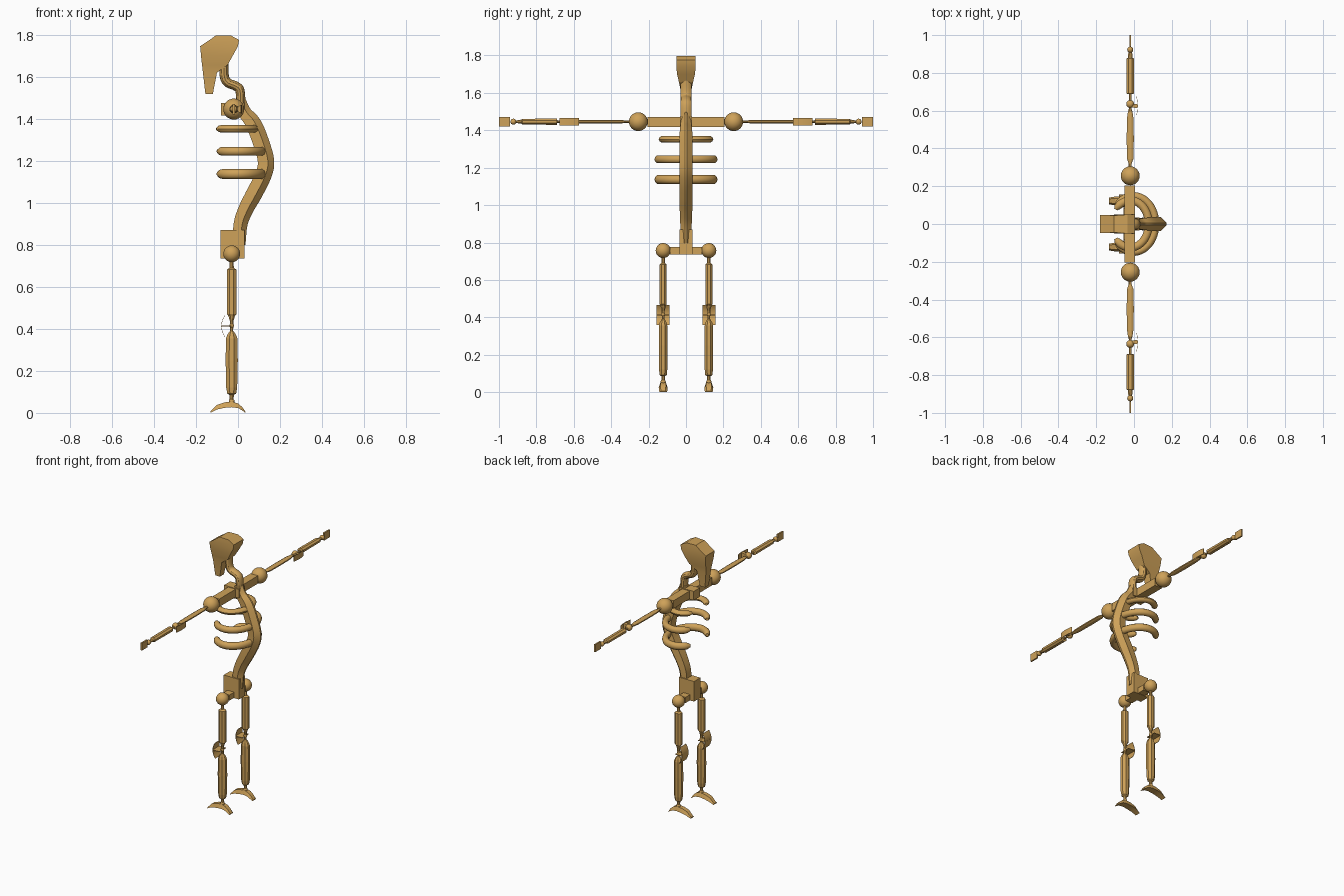
import bpy, bmesh, math
from mathutils import Vector

if "Cube" in bpy.data.objects:
    bpy.data.objects.remove(bpy.data.objects["Cube"])

bone = bpy.data.materials.new("tan_bone")
bone.diffuse_color = (0.62, 0.36, 0.10, 1)
bone.use_nodes = True
bone.node_tree.nodes["Principled BSDF"].inputs["Base Color"].default_value = bone.diffuse_color


def finish(name, bm, smooth=None):
    bmesh.ops.recalc_face_normals(bm, faces=bm.faces)
    me = bpy.data.meshes.new(name)
    bm.to_mesh(me)
    bm.free()
    me.materials.append(bone)
    ob = bpy.data.objects.new(name, me)
    bpy.context.collection.objects.link(ob)
    if smooth:
        bpy.context.view_layer.objects.active = ob
        ob.select_set(True)
        bpy.ops.object.shade_smooth_by_angle(angle=math.radians(smooth))
        ob.select_set(False)
    return ob


def loft(name, rings, smooth=None):
    bm = bmesh.new()
    vs = [[bm.verts.new(p) for p in r] for r in rings]
    for a, b in zip(vs, vs[1:]):
        for i in range(len(a)):
            j = (i + 1) % len(a)
            bm.faces.new((a[i], a[j], b[j], b[i]))
    bm.faces.new(vs[0])
    bm.faces.new(vs[-1])
    return finish(name, bm, smooth)


def box(name, x0, x1, y0, y1, z0, z1):
    return loft(name, [[(x0, y0, z), (x1, y0, z), (x1, y1, z), (x0, y1, z)] for z in (z0, z1)])


def ball(name, loc, r):
    bm = bmesh.new()
    bmesh.ops.create_uvsphere(bm, u_segments=24, v_segments=14, radius=r)
    bmesh.ops.translate(bm, verts=bm.verts, vec=loc)
    return finish(name, bm, 40)


def limb(name, axis, cx, c2, stations, n=8):
    """Octagonal limb along y or z; stations are (position, half x, half other)."""
    k = math.cos(math.pi / n)
    rings = []
    for t, a, b in stations:
        ring = []
        for i in range(n):
            w = 2 * math.pi * (i + .5) / n
            x, o = cx + a * math.cos(w) / k, c2 + b * math.sin(w) / k
            ring.append((x, t, o) if axis == 'y' else (x, o, t))
        rings.append(ring)
    return loft(name, rings)


def smooth_path(pts, steps=5):
    p = [Vector(q) for q in pts]
    p = [2 * p[0] - p[1]] + p + [2 * p[-1] - p[-2]]
    out = []
    for i in range(1, len(p) - 2):
        a, b, c, d = p[i - 1:i + 3]
        for s in range(steps):
            t = s / steps
            out.append(.5 * (2 * b + (c - a) * t + (2 * a - 5 * b + 4 * c - d) * t * t
                             + (3 * b - a - 3 * c + d) * t ** 3))
    return out + [p[-2]]


def sweep(name, path, section, binormal, scales=None, smooth=30):
    bi = Vector(binormal)
    rings = []
    for i, p in enumerate(path):
        tan = path[min(i + 1, len(path) - 1)] - path[max(i - 1, 0)]
        n = tan.cross(bi).normalized()
        s = scales[i] if scales else 1
        rings.append([p + n * u * s + bi * v * s for u, v in section])
    return loft(name, rings, smooth)


def oval(a, b, n=12):
    return [(a * math.cos(2 * math.pi * i / n), b * math.sin(2 * math.pi * i / n)) for i in range(n)]


# skull: stacked rows of (front x, back x, z, half width)
rows = [(-.155, -.12, 1.517, .022), (-.167, -.10, 1.62, .03), (-.171, -.05, 1.655, .037),
        (-.176, -.025, 1.70, .048), (-.18, 0, 1.745, .052), (-.135, .005, 1.775, .052),
        (-.105, -.035, 1.797, .05)]
loft("skull", [[(f, -w * .9, z), (b, -w, z), (b, w, z), (f, w * .9, z)] for f, b, z, w in rows], 25)

# neck and spine
neck = [(-.065, 0, 1.70), (-.066, 0, 1.61), (-.05, 0, 1.573), (-.01, 0, 1.555),
        (.01, 0, 1.53), (.014, 0, 1.44)]
sweep("neck", smooth_path(neck), oval(.022, .03), (0, 1, 0))
spine = [(.008, 0, 1.49), (.03, 0, 1.43), (.068, 0, 1.38), (.102, 0, 1.30), (.13, 0, 1.2),
         (.117, 0, 1.13), (.072, 0, 1.04), (.035, 0, .97), (.01, 0, .9), (.003, 0, .8)]
ridge = [(.042, -.006), (.042, .006), (.012, .036), (-.036, .03), (-.036, -.03), (.012, -.036)]
sc = [min(1, .65 + .03 * i) for i in range(46)]
sc = [s * (1 if i < 30 else 1 - .015 * (i - 30)) for i, s in enumerate(sc)]
sweep("spine", smooth_path(spine), ridge, (0, 1, 0), sc, 25)

# ribs, open at the front
for name, z, cx, rx, ry, h in (("upper_rib", 1.352, -.02, .098, .125, .018),
                               ("middle_rib", 1.245, -.003, .116, .148, .022),
                               ("lower_rib", 1.137, -.003, .116, .148, .024)):
    path = []
    for i in range(37):
        w = math.radians(-142 + 284 * i / 36)
        path.append(Vector((cx + rx * math.cos(w), ry * math.sin(w), z)))
    ends = [.45 if i in (0, 36) else .85 if i in (1, 35) else 1 for i in range(37)]
    sweep(name, path, oval(.021, h, 10), (0, 0, 1), ends, 40)

# chest block, shoulder bar, pelvis
box("chest_block", -.08, .03, -.033, .033, 1.415, 1.475)
box("shoulder_bar", -.05, .005, -.205, .205, 1.417, 1.47)
box("pelvis", -.083, .03, -.034, .034, .735, .87)
box("hip_bar", -.055, -.005, -.085, .085, .737, .775)


def pad(name, point, axis_half, side_half, stem_from, stem_to, bulge, on_arm):
    """Thin curved guard on a flat stem, used on knees and elbows."""
    rings = []
    for i in range(9):
        t = -1 + i / 4
        x = stem_to - bulge * t * t
        q = [(x, -side_half), (x + .002, -side_half), (x + .002, side_half), (x, side_half)]
        a = point[0] + axis_half * t
        rings.append([(u, a, point[1] + v) if on_arm else (u, point[1] + v, a) for u, v in q])
    loft(name, rings, 30)
    a, b = point
    if on_arm:
        limb_pts = [[(stem_from, a - .006, b - .01), (stem_from, a + .006, b - .01),
                     (stem_from, a + .006, b + .01), (stem_from, a - .006, b + .01)],
                    [(stem_to, a - .012, b - .018), (stem_to, a + .012, b - .018),
                     (stem_to, a + .012, b + .018), (stem_to, a - .012, b + .018)]]
        loft(name + "_stem", limb_pts)
    else:
        lo, hi = sorted((stem_from, stem_to))
        box(name + "_stem", lo, hi, b - side_half, b + side_half, a - .002, a + .002)


for s, side in ((1, "left"), (-1, "right")):
    # arms
    X, Z = -.02, 1.446
    ball(side + "_shoulder", (X, s * .255, Z), .05)
    limb(side + "_upper_arm", 'y', X, Z,
         [(s * .28, .008, .006), (s * .32, .008, .006), (s * .345, .017, .009), (s * .45, .019, .009),
          (s * .56, .017, .009), (s * .595, .012, .008), (s * .61, .007, .006), (s * .63, .006, .006)])
    ball(side + "_elbow", (X, s * .635, Z), .021)
    pad(side + "_elbow_guard", (s * .625, Z), .052, .02, X, .018, .006, True)
    limb(side + "_forearm", 'y', X, Z,
         [(s * .64, .007, .006), (s * .688, .007, .006), (s * .69, .02, .017), (s * .875, .02, .015),
          (s * .88, .013, .011), (s * .90, .012, .008), (s * .915, .005, .005)])
    ball(side + "_wrist", (X, s * .923, Z), .016)
    box(side + "_hand", X - .005, X + .005, s * .94, s * 1.0, Z - .025, Z + .025)
    # legs
    X, Y = -.03, s * .122
    ball(side + "_hip", (X, Y, .757), .04)
    limb(side + "_thigh", 'z', X, Y,
         [(.73, .009, .009), (.69, .01, .01), (.682, .023, .019), (.47, .023, .019),
          (.46, .015, .014), (.435, .008, .008), (.38, .007, .007)])
    ball(side + "_knee", (X, Y, .415), .011)
    pad(side + "_knee_guard", (.413, Y), .053, .035, X, -.08, -.018, False)
    limb(side + "_shin", 'z', X, Y,
         [(.39, .008, .008), (.373, .02, .018), (.355, .027, .022), (.25, .029, .023),
          (.12, .026, .022), (.092, .021, .019), (.085, .01, .01), (.045, .009, .009)])
    ball(side + "_ankle", (X, Y, .055), .014)
    foot = [(-.132, .006, 0, .018), (-.10, .038, .016, .023), (-.065, .05, .024, .024),
            (-.03, .054, .027, .023), (0, .045, .023, .023), (.02, .028, .012, .023), (.036, .005, 0, .02)]
    loft(side + "_foot", [[(x, Y - w, b), (x, Y + w, b), (x, Y + w * .6, t), (x, Y - w * .6, t)]
                          for x, t, b, w in foot], 25)
